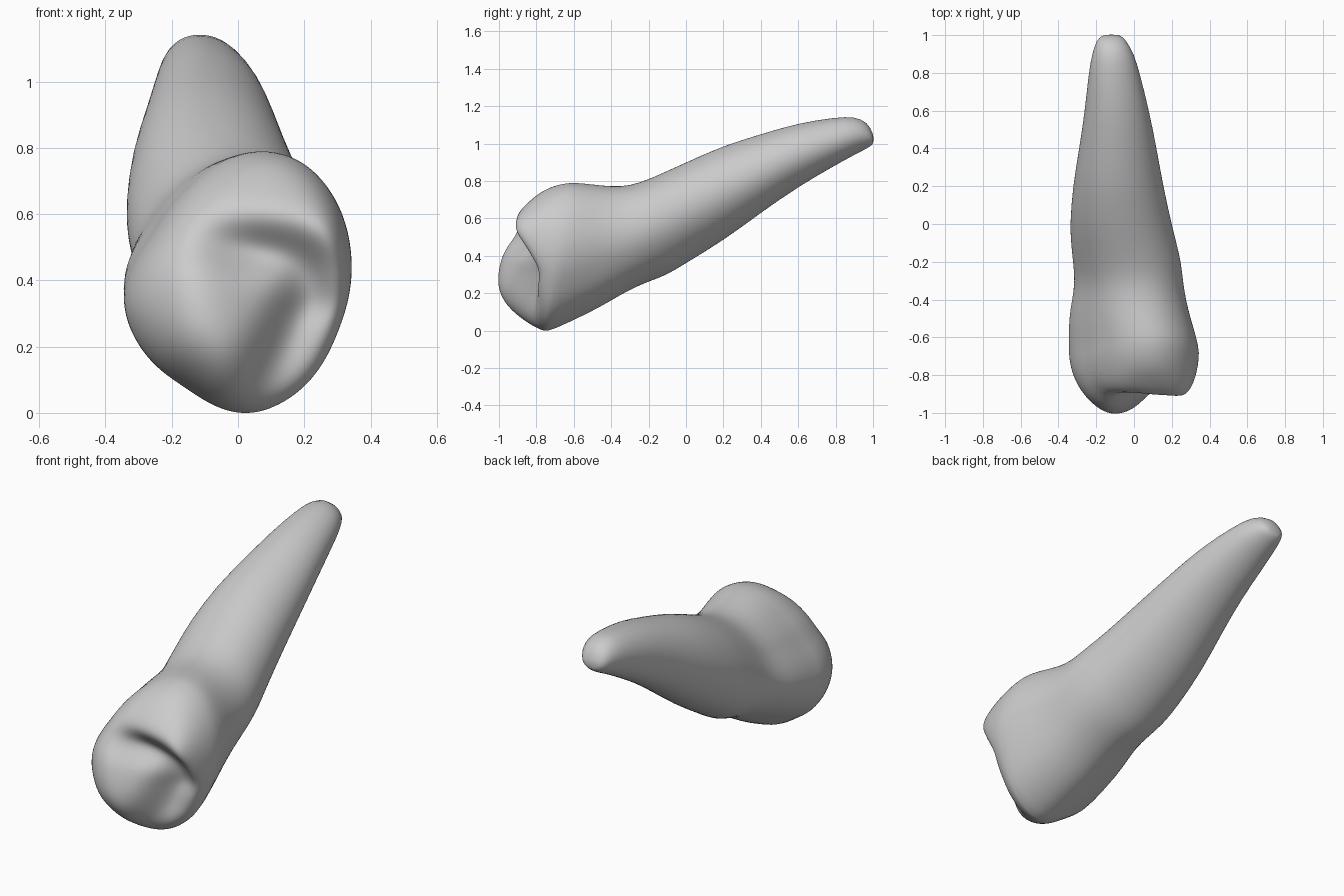
import bpy, bmesh, math

if "Cube" in bpy.data.objects:
    bpy.data.objects.remove(bpy.data.objects["Cube"])

SEG = 64

# Crown outline in the front view: (angle in degrees, relative radius)
OUTLINE = [(-22, .94), (13, 1.02), (35, 1.07), (57, 1.09), (74, 1.05), (95, .95),
           (121, .84), (152, .82), (172, .93), (187, 1.02), (207, .98),
           (240, .89), (275, .99), (307, .97), (338, .94)]

# Body sections, root tip to crown: y, xmin, xmax, zmin, zmax, crown-shape share
SECTIONS = [(1.0, -.17, -.07, .995, 1.055, 0), (.97, -.2, -.04, .975, 1.115, 0),
            (.9, -.222, .0, .94, 1.145, 0), (.8, -.24, .03, .885, 1.14, 0),
            (.6, -.26, .08, .77, 1.11, 0), (.4, -.29, .12, .63, 1.05, .05),
            (.2, -.325, .155, .48, .99, .1), (0, -.34, .2, .36, .9, .2),
            (-.1, -.335, .225, .295, .855, .3), (-.2, -.325, .25, .26, .81, .4),
            (-.3, -.315, .26, .215, .775, .6), (-.4, -.33, .275, .155, .77, .8),
            (-.5, -.35, .3, .095, .78, 1)]
CROWN = (-.35, .347, -.015, .79)


def outline_table():
    vals = []
    for i in range(SEG):
        a = 360 * i / SEG
        if a > 338:
            a -= 360
        for (a0, r0), (a1, r1) in zip(OUTLINE, OUTLINE[1:]):
            if a0 <= a <= a1:
                vals.append(r0 + (r1 - r0) * (a - a0) / (a1 - a0))
                break
    for _ in range(3):
        vals = [(vals[i - 1] + 2 * vals[i] + vals[(i + 1) % SEG]) / 4 for i in range(SEG)]
    return vals


RADII = outline_table()


def section(x0, x1, z0, z1, share, scale=1):
    pts = []
    for i in range(SEG):
        t = 2 * math.pi * i / SEG
        r = (1 + (RADII[i] - 1) * share) * scale
        # the root is fuller along its left side, most of all below
        full = .14 if math.sin(t) < 0 else .07
        lean = -full * (1 - share) * (z1 - z0) / 2 * math.sin(t) ** 2
        pts.append(((x0 + x1) / 2 + (x1 - x0) / 2 * r * math.cos(t) + lean,
                    (z0 + z1) / 2 + (z1 - z0) / 2 * r * math.sin(t)))
    return pts


# Bumps on the chewing face: x, z, sigma along, sigma across, tilt (deg), y offset
BUMPS = [(-.08, .20, .15, .14, 100, -.11),    # main cusp
         (-.14, .42, .13, .10, 90, -.06),     # ridge above the main cusp
         (.17, .59, .16, .06, -10, -.035),    # upper rim
         (.29, .51, .08, .06, 90, -.05),      # upper right corner
         (.10, .75, .25, .07, 0, .03),        # upper rounding
         (.06, .49, .13, .05, -8, .06),       # upper groove
         (.21, .40, .06, .05, -50, .03),      # pit at groove end
         (.15, .23, .17, .06, 65, .08),       # diagonal groove
         (.26, .18, .15, .09, 65, .06),       # low right lobe
         (.25, .32, .07, .04, 10, .02)]       # side notch


def bite(x, z):
    y = -.88
    for bx, bz, sa, sb, tilt, h in BUMPS:
        c, s = math.cos(math.radians(tilt)), math.sin(math.radians(tilt))
        u, v = (x - bx) * c + (z - bz) * s, -(x - bx) * s + (z - bz) * c
        y += h * math.exp(-.5 * ((u / sa) ** 2 + (v / sb) ** 2))
    return y


bm = bmesh.new()
rings = []

# Root and crown sides
for y, *box in SECTIONS:
    rings.append([bm.verts.new((x, y, z)) for x, z in section(*box)])

# Crown shoulder and chewing face, with squarer shoulders toward the right
for k in range(26):
    s = 1 - (k / 26) ** 1.4
    ring = []
    for i, (x, z) in enumerate(section(*CROWN, 1, s)):
        c = math.cos(2 * math.pi * i / SEG)
        w = (1 - s ** (5 + (6 if c > 0 else 1) * c * c)) ** .58
        y0 = -.66 + .17 * (z - .4)
        ring.append(bm.verts.new((x, y0 + (bite(x, z) - y0) * w, z)))
    rings.append(ring)

for a, b in zip(rings, rings[1:]):
    for i in range(SEG):
        j = (i + 1) % SEG
        bm.faces.new((a[i], a[j], b[j], b[i]))

# Close both ends
cx, cz = (CROWN[0] + CROWN[1]) / 2, (CROWN[2] + CROWN[3]) / 2
for ring, co in ((rings[0], (-.12, 1.003, 1.024)), (rings[-1], (cx, bite(cx, cz), cz))):
    v = bm.verts.new(co)
    for i in range(SEG):
        bm.faces.new((ring[i], ring[(i + 1) % SEG], v))

bmesh.ops.recalc_face_normals(bm, faces=bm.faces)
mesh = bpy.data.meshes.new("tooth")
bm.to_mesh(mesh)
bm.free()
tooth = bpy.data.objects.new("tooth", mesh)
bpy.context.collection.objects.link(tooth)
for p in mesh.polygons:
    p.use_smooth = True
sub = tooth.modifiers.new("smooth", 'SUBSURF')
sub.levels = sub.render_levels = 1
